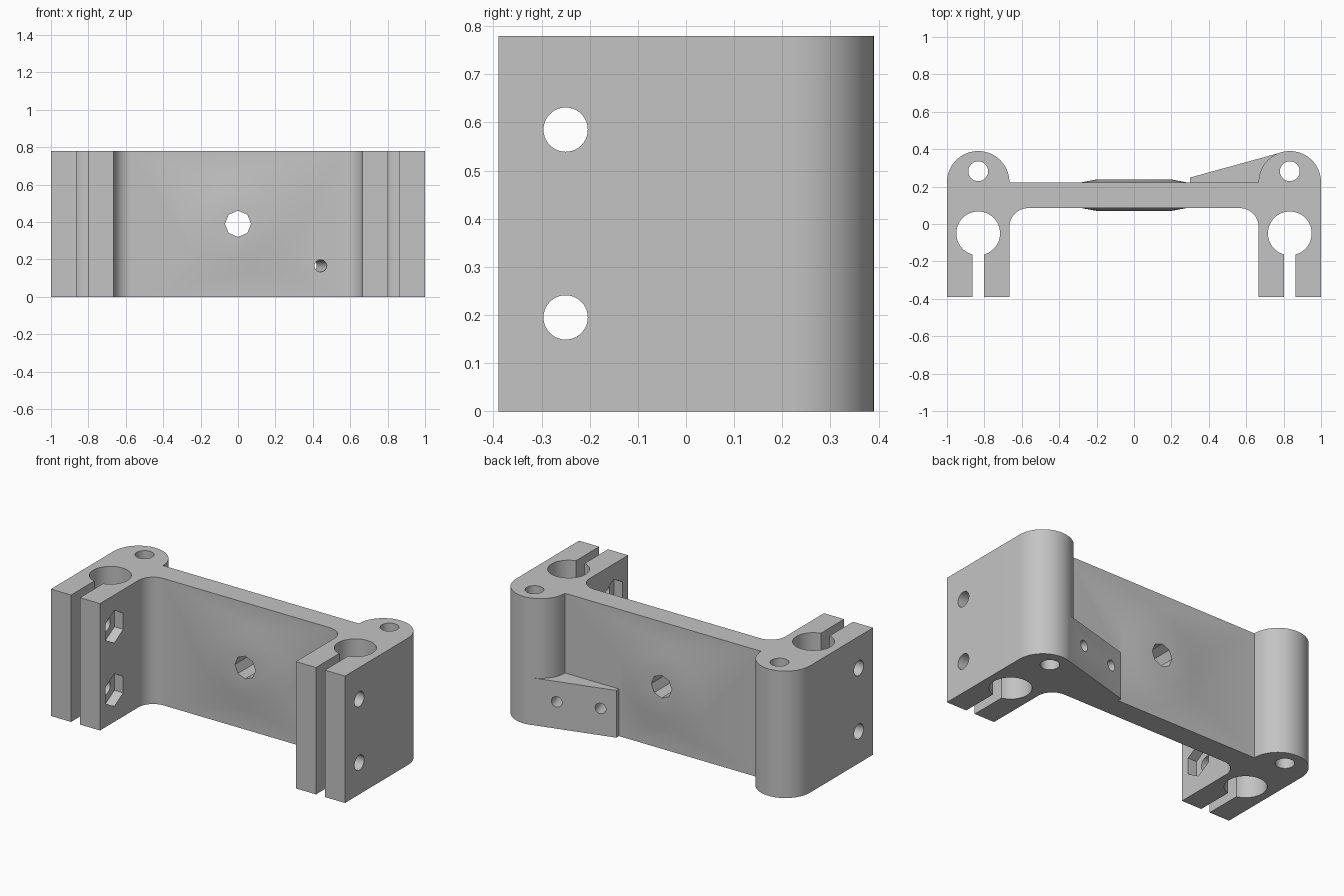
import bpy, bmesh
from math import radians, sin, cos, atan2, pi, asin, degrees
from mathutils import Matrix, Vector

cube = bpy.data.objects.get("Cube")
if cube:
    bpy.data.objects.remove(cube)

grey = bpy.data.materials.new("light_grey")
grey.use_nodes = True
colour = (0.55, 0.55, 0.55, 1)
grey.diffuse_color = colour
grey.node_tree.nodes["Principled BSDF"].inputs["Base Color"].default_value = colour

HEIGHT = 0.78
POST_X, POST_Y, POST_R = 0.833, 0.223, 0.167
BACK, FRONT = POST_Y, 0.085
BORE_Y, BORE_R, SLOT = -0.05, 0.117, 0.03


def make_object(name, bm):
    bmesh.ops.recalc_face_normals(bm, faces=bm.faces)
    mesh = bpy.data.meshes.new(name)
    bm.to_mesh(mesh)
    bm.free()
    mesh.materials.append(grey)
    obj = bpy.data.objects.new(name, mesh)
    bpy.context.collection.objects.link(obj)
    return obj


def prism(name, outline, z0, z1):
    bm = bmesh.new()
    face = bm.faces.new([bm.verts.new((x, y, z0)) for x, y in outline])
    new = bmesh.ops.extrude_face_region(bm, geom=[face])["geom"]
    verts = [v for v in new if isinstance(v, bmesh.types.BMVert)]
    bmesh.ops.translate(bm, verts=verts, vec=(0, 0, z1 - z0))
    return make_object(name, bm)


def rod(name, start, end, r1, r2=None, sides=40, turn=0):
    """Cylinder or cone running from start to end."""
    start, end = Vector(start), Vector(end)
    axis = end - start
    matrix = (Matrix.Translation((start + end) / 2)
              @ axis.to_track_quat('Z', 'Y').to_matrix().to_4x4()
              @ Matrix.Rotation(turn, 4, 'Z'))
    bm = bmesh.new()
    bmesh.ops.create_cone(bm, cap_ends=True, segments=sides, radius1=r1,
                          radius2=r1 if r2 is None else r2,
                          depth=axis.length, matrix=matrix)
    return make_object(name, bm)


def arc(cx, cy, r, a0, a1, n):
    angles = [radians(a0 + (a1 - a0) * i / n) for i in range(n + 1)]
    return [(cx + r * cos(a), cy + r * sin(a)) for a in angles]


def combine(body, tool, operation):
    mod = body.modifiers.new(operation, 'BOOLEAN')
    mod.operation = operation
    mod.solver = 'EXACT'
    mod.object = tool
    bpy.context.view_layer.objects.active = body
    bpy.ops.object.modifier_apply(modifier=mod.name)
    bpy.data.objects.remove(tool)


# Bracket body: half outline with fillet, slotted bore and rounded post, mirrored
inner, outer = POST_X - POST_R, POST_X + POST_R
foot = -0.389
gap = degrees(asin(SLOT / BORE_R))
half = arc(inner - 0.1, FRONT - 0.1, 0.1, 90, 0, 12)
half += [(inner, foot), (POST_X - SLOT, foot)]
half += arc(POST_X, BORE_Y, BORE_R, 270 - gap, gap - 90, 48)
half += [(POST_X + SLOT, foot), (outer, foot)]
half += arc(POST_X, POST_Y, POST_R, 0, 180, 36)
body = prism("clamp_bracket", half + [(-x, y) for x, y in reversed(half)], 0, HEIGHT)

# Shallow raised bosses on both faces of the web
mid = HEIGHT / 2
for y, d in ((BACK, 1), (FRONT, -1)):
    boss = rod("boss", (0, y - 0.01 * d, mid), (0, y + 0.015 * d, mid), 0.333, 0.2, 64)
    combine(body, boss, 'UNION')

# Sloped mounting wedge running into the left post
slope = atan2(0.135, 0.49)
normal = Vector((-sin(slope), cos(slope), 0))
tangent = Vector((POST_X, POST_Y, 0)) + normal * (POST_R - 0.001)
low = (0.3, tangent.y - (tangent.x - 0.3) * 0.135 / 0.49)
wedge = prism("wedge", [(0.3, 0.15), low, (tangent.x, tangent.y),
                        (POST_X, POST_Y), (0.75, 0.15)], 0, 0.29)
combine(body, wedge, 'UNION')

# Centre hole and wedge screw holes
cutters = [rod("centre_hole", (0, -0.1, mid), (0, 0.4, mid), 0.07, sides=8)]
for x in (0.39, 0.64):
    p = Vector((x, low[1] + (x - 0.3) * 0.135 / 0.49, 0.165))
    cutters.append(rod("screw_hole", p + normal * 0.1, p - normal * 0.25, 0.032, sides=24))

# Post holes, clamp bolt holes and hexagonal nut pockets
for s in (-1, 1):
    cutters.append(rod("post_hole", (s * POST_X, 0.282, -0.1),
                       (s * POST_X, 0.282, HEIGHT + 0.1), 0.053))
    for z in (0.195, 0.585):
        cutters.append(rod("bolt_hole", (s * 0.6, -0.25, z), (s * 1.1, -0.25, z), 0.046))
        pocket = rod("nut_pocket", (0, 0, -0.06), (0, 0, 0.06), 0.1, sides=6)
        # corners of the hexagon point forward and back
        pocket.data.transform(Matrix.Translation((s * inner, -0.25, z))
                              @ Matrix.Rotation(pi / 2, 4, 'Y')
                              @ Matrix.Rotation(pi / 2, 4, 'Z'))
        cutters.append(pocket)
for cutter in cutters:
    combine(body, cutter, 'DIFFERENCE')

bpy.ops.object.select_all(action='DESELECT')
body.select_set(True)
bpy.context.view_layer.objects.active = body
bpy.ops.object.shade_smooth_by_angle(angle=radians(25))
